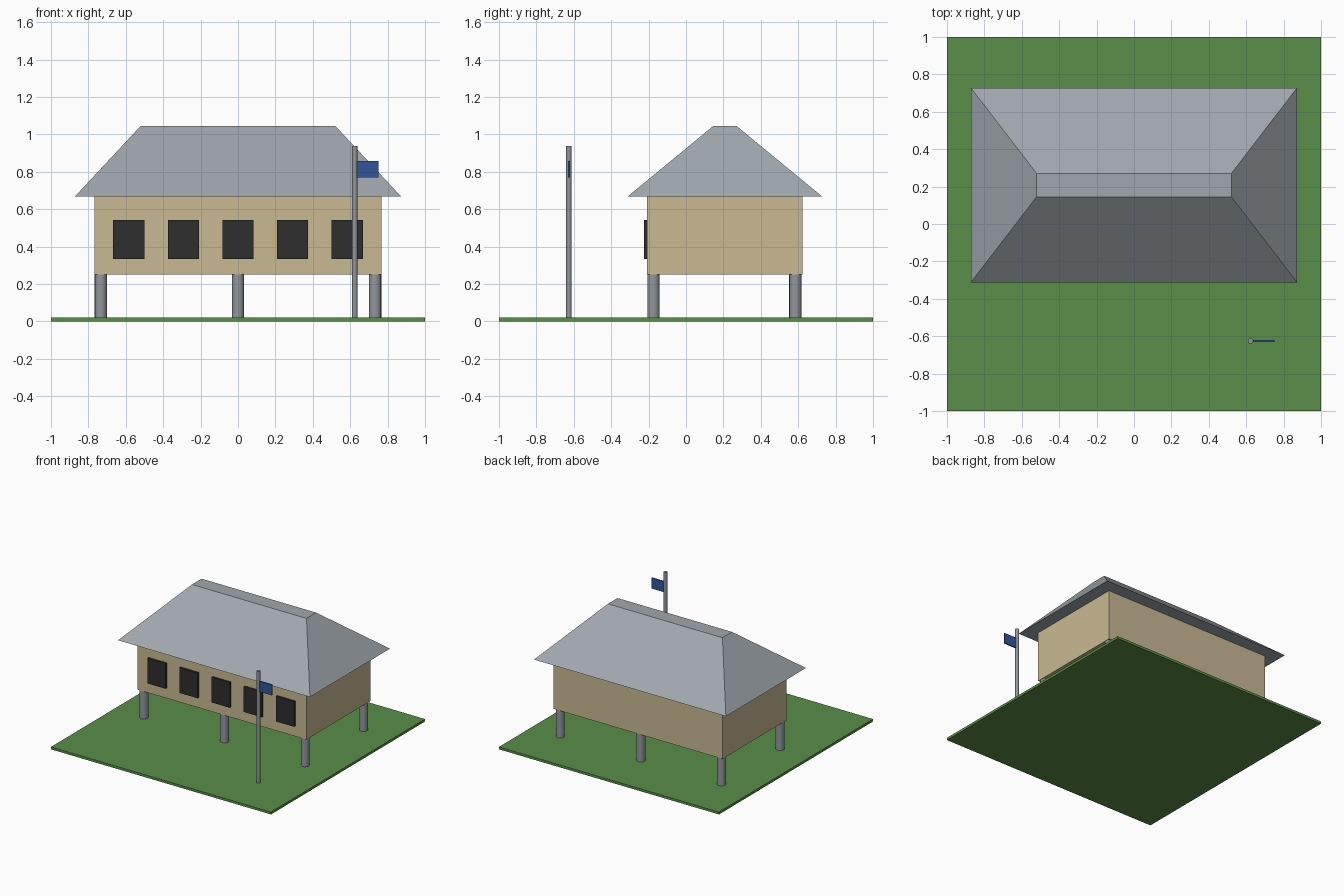
import bpy, bmesh, math

if "Cube" in bpy.data.objects:
    bpy.data.objects.remove(bpy.data.objects["Cube"])


def material(name, rgb):
    """Flat colour from 0-255 sRGB values."""
    lin = [((c / 255 + 0.055) / 1.055) ** 2.4 for c in rgb]
    m = bpy.data.materials.new(name)
    m.diffuse_color = (*lin, 1)
    m.use_nodes = True
    m.node_tree.nodes["Principled BSDF"].inputs["Base Color"].default_value = m.diffuse_color
    return m


GRASS = material("grass green", (90, 142, 72))
WALL = material("sand wall", (202, 186, 148))
ROOF = material("roof grey", (160, 167, 173))
METAL = material("post grey", (146, 151, 156))
DARK = material("window dark", (46, 46, 46))
BLUE = material("flag blue", (50, 86, 152))


def finish(name, bm, mat):
    bmesh.ops.recalc_face_normals(bm, faces=bm.faces)
    mesh = bpy.data.meshes.new(name)
    bm.to_mesh(mesh)
    bm.free()
    mesh.materials.append(mat)
    obj = bpy.data.objects.new(name, mesh)
    bpy.context.collection.objects.link(obj)
    return obj


def box(name, x, y, z, mat, top_scale=(1, 1)):
    """Box from (min, max) ranges; the top can be narrowed."""
    bm = bmesh.new()
    bmesh.ops.create_cube(bm, size=1)
    for v in bm.verts:
        sx, sy = top_scale if v.co.z > 0 else (1, 1)
        v.co.x = sum(x) / 2 + v.co.x * sx * (x[1] - x[0])
        v.co.y = sum(y) / 2 + v.co.y * sy * (y[1] - y[0])
        v.co.z = sum(z) / 2 + v.co.z * (z[1] - z[0])
    return finish(name, bm, mat)


def post(name, x, y, z, radius, sides, mat):
    bm = bmesh.new()
    bmesh.ops.create_cone(bm, cap_ends=True, segments=sides, radius1=radius,
                          radius2=radius, depth=z[1] - z[0])
    bmesh.ops.translate(bm, verts=bm.verts, vec=(x, y, sum(z) / 2))
    obj = finish(name, bm, mat)
    bpy.context.view_layer.objects.active = obj
    obj.select_set(True)
    bpy.ops.object.shade_smooth_by_angle(angle=math.radians(40))
    obj.select_set(False)


# Lawn, raised house body and truncated hip roof
box("lawn", (-1, 1), (-1, 1), (0, 0.02), GRASS)
box("house_body", (-0.768, 0.768), (-0.208, 0.622), (0.25, 0.67), WALL)
box("hip_roof", (-0.872, 0.872), (-0.312, 0.728), (0.668, 1.045), ROOF,
    top_scale=(0.597, 0.12))

# Stilts: three along the front, three along the back
for row, y in (("front", -0.174), ("back", 0.585)):
    for i, x in enumerate((-0.733, 0, 0.733)):
        post(f"{row}_stilt_{i + 1}", x, y, (0.001, 0.255), 0.033, 16, METAL)

# Row of front windows
for i in range(5):
    x = (i - 2) * 0.292
    box(f"window_{i + 1}", (x - 0.083, x + 0.083), (-0.225, -0.2),
        (0.335, 0.542), DARK)

# Flagpole and flag
post("flagpole", 0.624, -0.626, (0.001, 0.938), 0.0145, 12, METAL)
box("flag", (0.626, 0.75), (-0.631, -0.621), (0.77, 0.857), BLUE)
